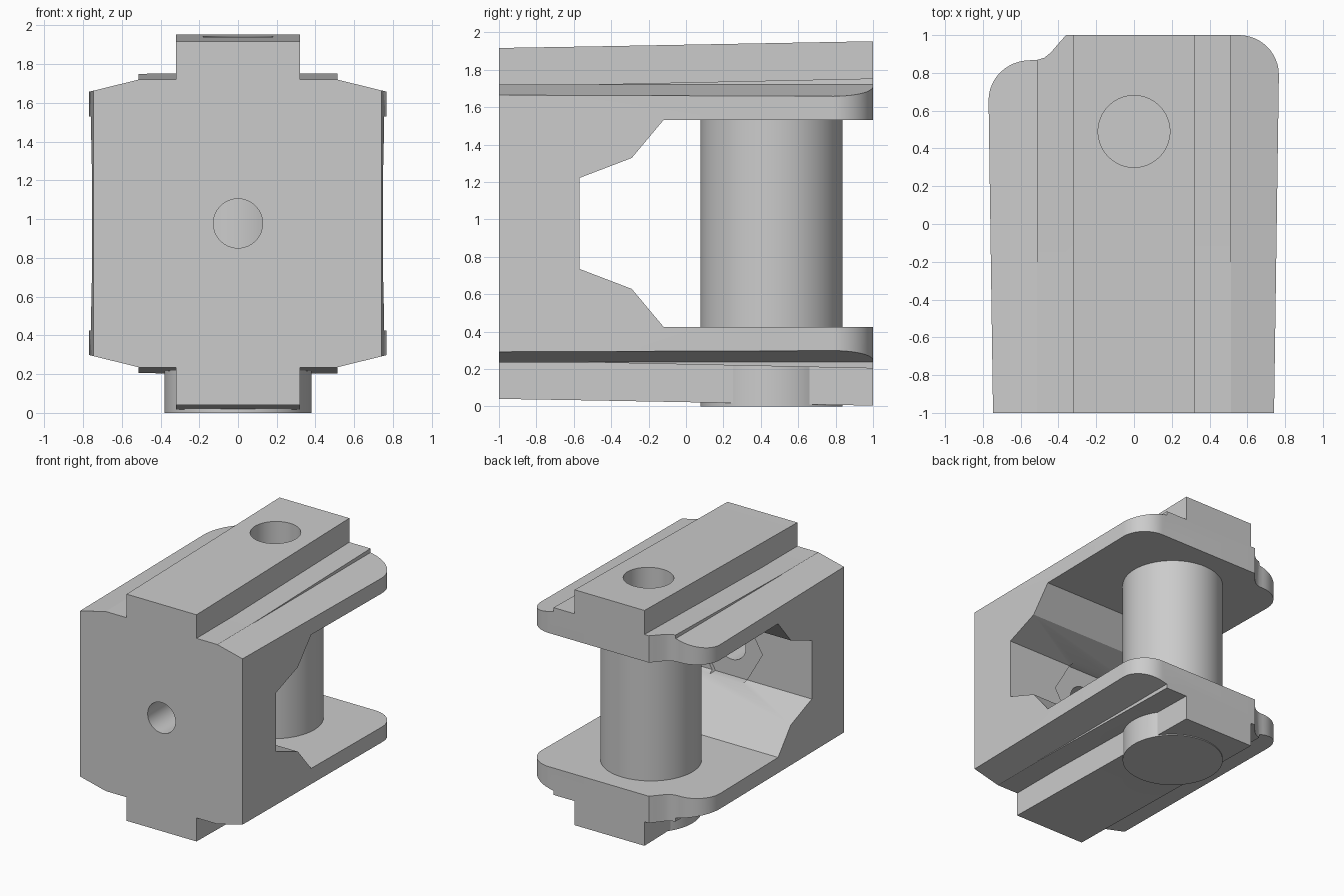
import bpy, bmesh, math
from mathutils import Vector

if "Cube" in bpy.data.objects:
    bpy.data.objects.remove(bpy.data.objects["Cube"], do_unlink=True)

MID = 0.978  # height of the horizontal symmetry plane
grey = bpy.data.materials.new("plain_grey")
grey.use_nodes = True
grey.diffuse_color = (0.6, 0.6, 0.6, 1)
grey.node_tree.nodes["Principled BSDF"].inputs["Base Color"].default_value = (0.6, 0.6, 0.6, 1)


def loft(name, rings):
    """Closed solid through rings of equal point count."""
    bm = bmesh.new()
    loops = [[bm.verts.new(p) for p in ring] for ring in rings]
    n = len(loops[0])
    for a, b in zip(loops, loops[1:]):
        for i in range(n):
            j = (i + 1) % n
            bm.faces.new((a[i], a[j], b[j], b[i]))
    bm.faces.new(loops[0])
    bm.faces.new(loops[-1])
    bmesh.ops.recalc_face_normals(bm, faces=bm.faces)
    mesh = bpy.data.meshes.new(name)
    bm.to_mesh(mesh)
    bm.free()
    mesh.materials.append(grey)
    ob = bpy.data.objects.new(name, mesh)
    bpy.context.collection.objects.link(ob)
    return ob


def cylinder(name, radius, start, end, sides=64):
    a, b = Vector(start), Vector(end)
    turn = (b - a).to_track_quat('Z', 'Y')
    ring = [turn @ Vector((radius * math.cos(t), radius * math.sin(t), 0))
            for t in (2 * math.pi * i / sides for i in range(sides))]
    return loft(name, [[a + p for p in ring], [b + p for p in ring]])


def arc(cx, cy, rx, ry, start, end, steps=12):
    return [(cx + rx * math.cos(math.radians(start + (end - start) * i / steps)),
             cy + ry * math.sin(math.radians(start + (end - start) * i / steps)))
            for i in range(steps + 1)]


def combine(target, other, operation):
    mod = target.modifiers.new(other.name, 'BOOLEAN')
    mod.operation = operation
    mod.solver = 'EXACT'
    mod.object = other
    other.hide_render = True
    bpy.context.view_layer.objects.active = target
    bpy.ops.object.modifier_apply(modifier=mod.name)
    bpy.data.objects.remove(other, do_unlink=True)


def section(y, rail, shoulder):
    """Stepped cross-section, mirrored in x and about the mid height."""
    q = [(0.32, rail), (0.32, shoulder), (0.513, shoulder), (0.514, 0.742), (0.82, 0.667)]
    half = q + [(x, -z) for x, z in reversed(q)]
    full = half + [(-x, z) for x, z in reversed(half)]
    return [(x, y, MID + z) for x, z in full]


# Stepped body with rails that grow towards the back
body = loft("clevis_body", [section(-1, 0.938, 0.743),
                            section(-0.52, 0.946, 0.743),
                            section(1, 0.974, 0.775)])

# Plan outline: tapered sides, one round corner, one S-shaped corner
plan = [(-0.745, -1.1), (0.74, -1.1)]
plan += arc(0.555, 0.79, 0.212, 0.21, 0, 90)
plan += arc(-0.35, 1.0, 0.01, 0.0, 0, 180, 1)
plan += [(-0.40, 0.955), (-0.44, 0.908), (-0.475, 0.88), (-0.515, 0.868)]
plan += arc(-0.55, 0.655, 0.22, 0.212, 90, 180)
combine(body, loft("plan_shape", [[(x, y, z) for x, y in plan] for z in (-0.5, 2.5)]), 'INTERSECT')

# Side opening with bevelled inner wall
gap = [(1.2, 0.553), (-0.12, 0.553), (-0.29, 0.35), (-0.57, 0.243)]
gap += [(y, -z) for y, z in reversed(gap)]
combine(body, loft("side_opening", [[(x, y, MID + z) for y, z in gap] for x in (-1, 1)]), 'DIFFERENCE')

# Seat and hole in the front wall
combine(body, cylinder("wall_seat", 0.3, (0, -0.6, MID), (0, -0.2, MID), 6), 'DIFFERENCE')
combine(body, cylinder("wall_hole", 0.127, (0, -1.2, MID), (0, -0.4, MID)), 'DIFFERENCE')

# Pin through both plates, bored from the top
combine(body, cylinder("pin", 0.38, (0, 0.457, 0), (0, 0.457, 1.65), 96), 'UNION')
combine(body, cylinder("pin_bore", 0.19, (0, 0.49, 0.2), (0, 0.49, 2.3)), 'DIFFERENCE')

# Smooth the round surfaces, keep edges sharp
bpy.ops.object.select_all(action='DESELECT')
body.select_set(True)
bpy.context.view_layer.objects.active = body
bpy.ops.object.shade_smooth_by_angle(angle=math.radians(25))
